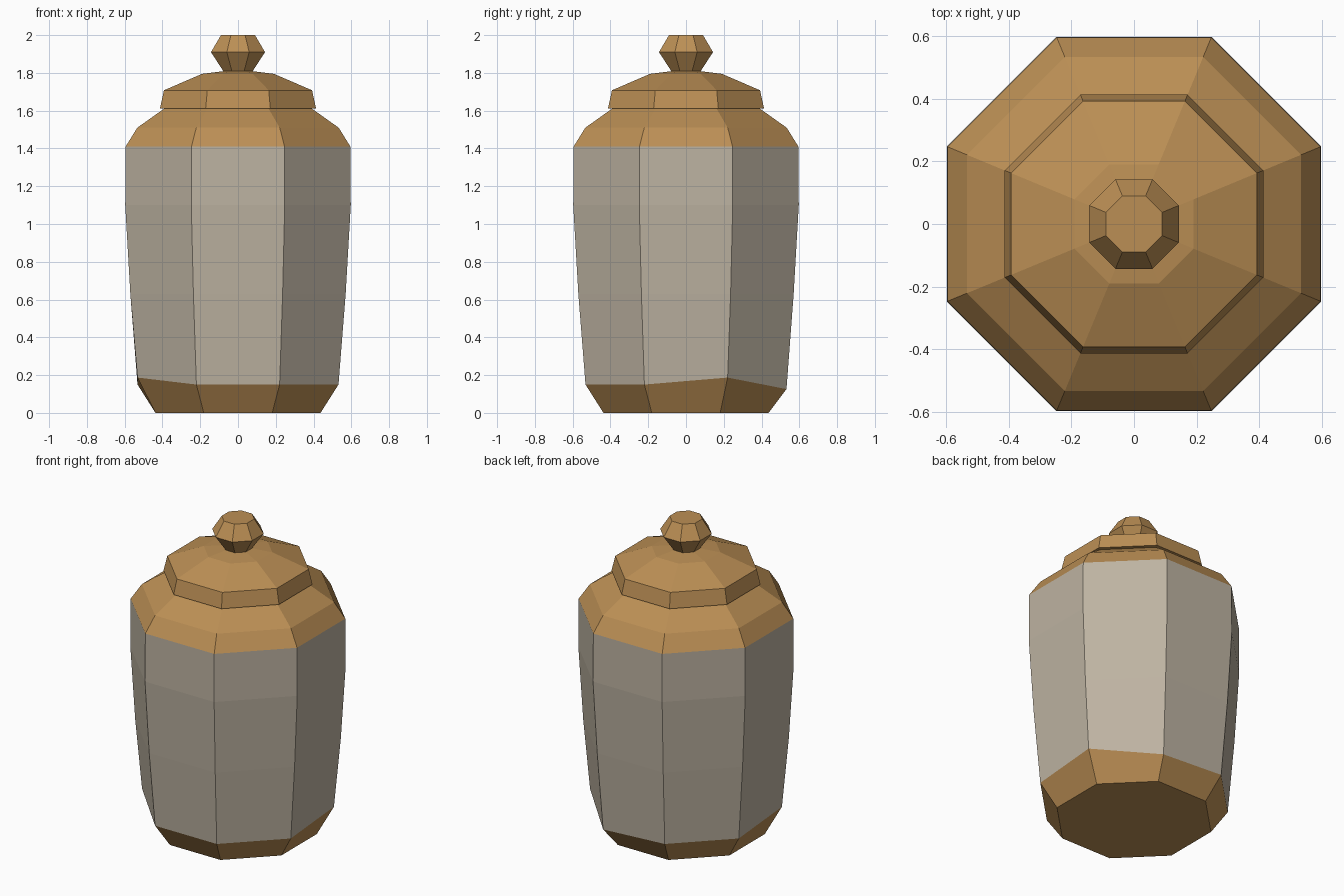
import bpy, math

if "Cube" in bpy.data.objects:
    bpy.data.objects.remove(bpy.data.objects["Cube"])

def material(name, rgb):
    m = bpy.data.materials.new(name)
    m.diffuse_color = (*rgb, 1)
    m.use_nodes = True
    m.node_tree.nodes["Principled BSDF"].inputs["Base Color"].default_value = m.diffuse_color
    return m

brown = material("warm brown", (0.50, 0.275, 0.09))
grey = material("stone grey", (0.51, 0.45, 0.36))

N = 8

def octagon_solid(name, profile, mats, grey_rows=(), tweak=None):
    """Octagonal stack of rings from (half width across flats, z), capped at both ends."""
    verts, faces, idx = [], [], []
    for r, (a, z) in enumerate(profile):
        R = a / math.cos(math.pi / N)
        for i in range(N):
            t = math.pi / N + i * 2 * math.pi / N
            dz = tweak.get((r, i), 0) if tweak else 0
            verts.append((R * math.cos(t), R * math.sin(t), z + dz))
    for r in range(len(profile) - 1):
        for i in range(N):
            j = (i + 1) % N
            faces.append((r * N + i, r * N + j, (r + 1) * N + j, (r + 1) * N + i))
            idx.append(1 if r in grey_rows else 0)
    top = (len(profile) - 1) * N
    faces += [tuple(reversed(range(N))), tuple(range(top, top + N))]
    idx += [0, 0]
    me = bpy.data.meshes.new(name)
    me.from_pydata(verts, [], faces)
    for m in mats:
        me.materials.append(m)
    for p, k in zip(me.polygons, idx):
        p.material_index = k
    ob = bpy.data.objects.new(name, me)
    bpy.context.collection.objects.link(ob)
    return ob

# Jar body: brown foot, grey belly, brown shoulder; the foot line is slightly uneven
octagon_solid("jar_body",
              [(0.437, 0), (0.532, 0.15), (0.57, 0.63), (0.597, 1.1),
               (0.595, 1.41), (0.533, 1.51), (0.385, 1.615)],
              [brown, grey], grey_rows=(1, 2, 3),
              tweak={(1, 0): 0.037, (1, 1): -0.024, (1, 4): 0.037})

# Lid: rim band and low sloping top
octagon_solid("lid", [(0.413, 1.612), (0.392, 1.708), (0.19, 1.795), (0.07, 1.81)], [brown])

# Faceted knob
octagon_solid("lid_knob", [(0.075, 1.805), (0.143, 1.91), (0.09, 2.0)], [brown])
